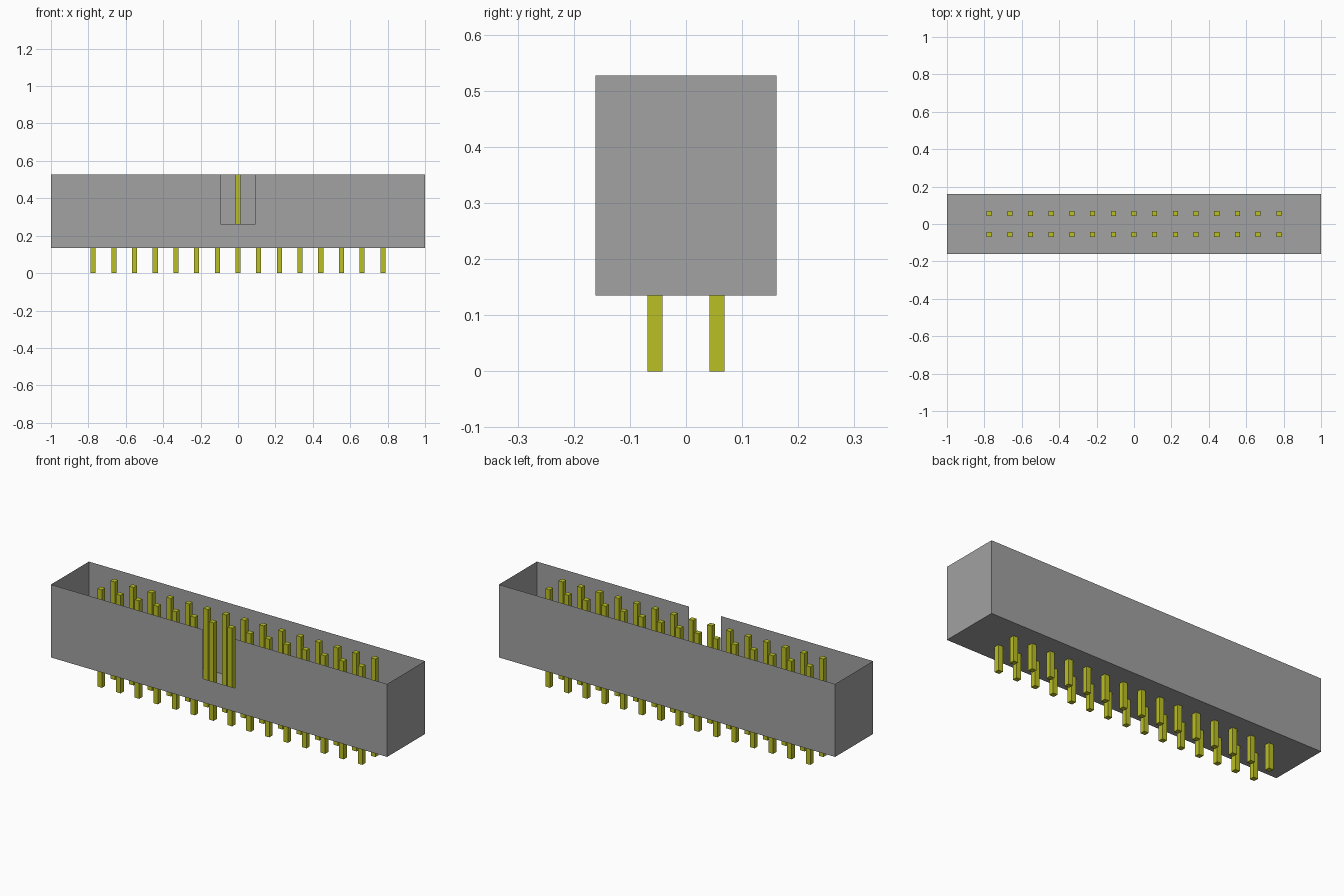
import bpy
import bmesh

cube = bpy.data.objects.get("Cube")
if cube:
    bpy.data.objects.remove(cube, do_unlink=True)

HX, HY = 1.0, 0.1615            # half length and half depth of the shroud
Z0, Z1 = 0.135, 0.527           # shroud bottom and rim
NOTCH_X, NOTCH_Z = 0.094, 0.263  # keying notch half width and sill
PITCH, PIN, COUNT = 0.1106, 0.027, 15


def material(name, rgb):
    mat = bpy.data.materials.new(name)
    mat.use_nodes = True
    mat.diffuse_color = (*rgb, 1)
    mat.node_tree.nodes["Principled BSDF"].inputs["Base Color"].default_value = (*rgb, 1)
    return mat


def make_object(name, bm, mat):
    mesh = bpy.data.meshes.new(name)
    bm.to_mesh(mesh)
    bm.free()
    mesh.materials.append(mat)
    obj = bpy.data.objects.new(name, mesh)
    bpy.context.collection.objects.link(obj)
    return obj


grey = material("grey plastic", (0.36, 0.36, 0.36))
gold = material("yellow metal", (0.50, 0.53, 0.018))

# Open-topped sheet shroud: floor, plain walls, and a front wall with a notch
bm = bmesh.new()


def panel(points):
    bm.faces.new([bm.verts.new(p) for p in points])


panel([(-HX, -HY, Z0), (-HX, HY, Z0), (HX, HY, Z0), (HX, -HY, Z0)])
panel([(HX, HY, Z0), (-HX, HY, Z0), (-HX, HY, Z1), (HX, HY, Z1)])
panel([(HX, -HY, Z0), (HX, HY, Z0), (HX, HY, Z1), (HX, -HY, Z1)])
panel([(-HX, HY, Z0), (-HX, -HY, Z0), (-HX, -HY, Z1), (-HX, HY, Z1)])
front = [(-HX, Z0), (HX, Z0), (HX, Z1), (NOTCH_X, Z1), (NOTCH_X, NOTCH_Z),
         (-NOTCH_X, NOTCH_Z), (-NOTCH_X, Z1), (-HX, Z1)]
panel([(x, -HY, z) for x, z in front])
bmesh.ops.remove_doubles(bm, verts=bm.verts, dist=1e-5)
make_object("shroud", bm, grey)

# Two rows of square pins running from the tips up to the rim
for row, y in (("front", -PITCH / 2), ("back", PITCH / 2)):
    bm = bmesh.new()
    for i in range(COUNT):
        x = (i - (COUNT - 1) / 2) * PITCH
        verts = bmesh.ops.create_cube(bm, size=1)["verts"]
        bmesh.ops.scale(bm, vec=(PIN, PIN, Z1), verts=verts)
        bmesh.ops.translate(bm, vec=(x, y, Z1 / 2), verts=verts)
    make_object(row + "_pin_row", bm, gold)
